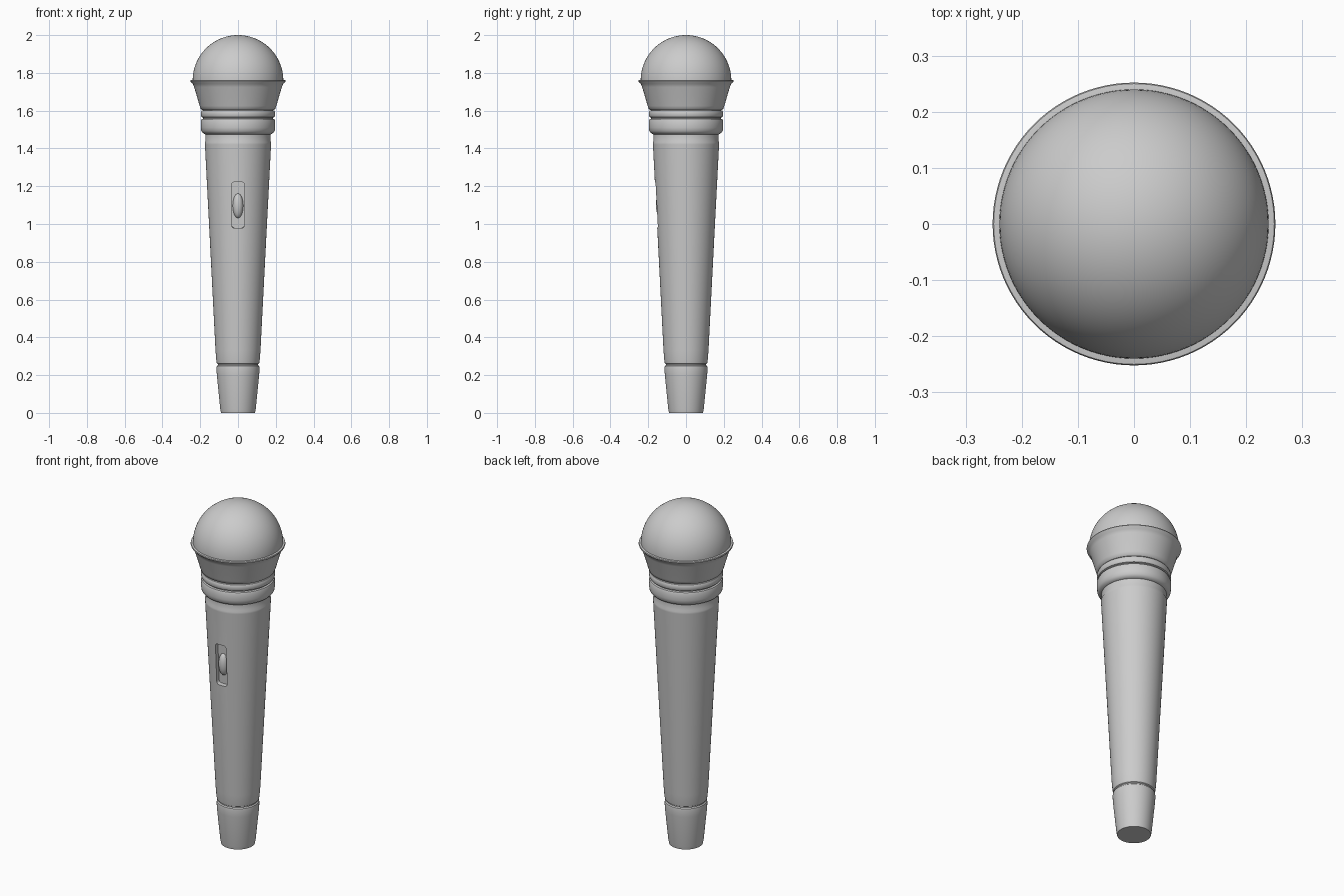
import bpy, bmesh, math
from mathutils import Matrix, Vector

if "Cube" in bpy.data.objects:
    bpy.data.objects.remove(bpy.data.objects["Cube"], do_unlink=True)

GREY = (0.6, 0.6, 0.6, 1)
grey = bpy.data.materials.new("plain grey")
grey.use_nodes = True
grey.diffuse_color = GREY
grey.node_tree.nodes["Principled BSDF"].inputs["Base Color"].default_value = GREY


def finish(name, bm, angle=35):
    bmesh.ops.recalc_face_normals(bm, faces=bm.faces)
    mesh = bpy.data.meshes.new(name)
    bm.to_mesh(mesh)
    bm.free()
    mesh.materials.append(grey)
    ob = bpy.data.objects.new(name, mesh)
    bpy.context.collection.objects.link(ob)
    smooth(ob, angle)
    return ob


def smooth(ob, angle=35):
    bpy.ops.object.select_all(action='DESELECT')
    bpy.context.view_layer.objects.active = ob
    ob.select_set(True)
    bpy.ops.object.shade_smooth_by_angle(angle=math.radians(angle))


def lathe(name, profile, angle=35):
    """Turn a (radius, height) profile around z; both ends close on the axis."""
    bm = bmesh.new()
    verts = [bm.verts.new((r, 0, z)) for r, z in profile]
    edges = [bm.edges.new(pair) for pair in zip(verts, verts[1:])]
    bmesh.ops.spin(bm, geom=verts + edges, cent=(0, 0, 0), axis=(0, 0, 1),
                   angle=math.tau, steps=96, use_merge=False)
    bmesh.ops.remove_doubles(bm, verts=bm.verts, dist=1e-5)
    return finish(name, bm, angle)


# Tail cap
lathe("tail_cap", [(0, 0), (0.09, 0), (0.094, 0.02), (0.112, 0.2), (0.114, 0.235),
                   (0.112, 0.248), (0.106, 0.253), (0, 0.253)])

# Tapered handle with a shallow step below the collar
handle = lathe("handle", [(0, 0.25), (0.106, 0.25), (0.106, 0.258), (0.112, 0.262),
                          (0.115, 0.28), (0.119, 0.33), (0.175, 1.42), (0.176, 1.432),
                          (0.171, 1.442), (0.174, 1.485), (0, 1.485)])

# Collar with two rounded rings
lathe("collar", [(0, 1.475), (0.174, 1.475), (0.186, 1.482), (0.194, 1.492),
                 (0.197, 1.51), (0.197, 1.545), (0.193, 1.555), (0.184, 1.558),
                 (0.184, 1.563), (0.193, 1.566), (0.197, 1.574), (0.197, 1.592),
                 (0.193, 1.6), (0.184, 1.603), (0.184, 1.61), (0, 1.61)])

# Flared cup and lip under the grille
lathe("cup", [(0, 1.604), (0.19, 1.604), (0.197, 1.609), (0.203, 1.625), (0.232, 1.725),
              (0.239, 1.742), (0.25, 1.752), (0.252, 1.757), (0.25, 1.762),
              (0.237, 1.764), (0, 1.764)])

# Domed grille
dome = [(0.24 * math.cos(t), 1.76 + 0.24 * math.sin(t))
        for t in (math.pi / 2 * i / 24 for i in range(24))]
lathe("grille", [(0, 1.76)] + dome + [(0, 2.0)])

# Switch slot, sunk parallel to the sloping handle surface
slope = math.atan2(0.056, 1.09)
place = Matrix.Translation((0, -0.158, 1.1)) @ Matrix.Rotation(slope, 4, 'X')
bm = bmesh.new()
corners = []
for cx, cz, start in ((1, 1, 0), (-1, 1, 90), (-1, -1, 180), (1, -1, 270)):
    for i in range(7):
        a = math.radians(start + 15 * i)
        corners.append(bm.verts.new((cx * 0.018 + 0.016 * math.cos(a), 0.026,
                                     cz * 0.106 + 0.016 * math.sin(a))))
floor = bm.faces.new(corners)
wall = bmesh.ops.extrude_face_region(bm, geom=[floor])
bmesh.ops.translate(bm, vec=Vector((0, -0.1, 0)),
                    verts=[v for v in wall["geom"] if isinstance(v, bmesh.types.BMVert)])
bm.transform(place)
cutter = finish("slot_cutter", bm)
cut = handle.modifiers.new("switch slot", 'BOOLEAN')
cut.operation, cut.object, cut.solver = 'DIFFERENCE', cutter, 'EXACT'
bpy.context.view_layer.update()
cut_mesh = bpy.data.meshes.new_from_object(
    handle.evaluated_get(bpy.context.evaluated_depsgraph_get()))
handle.modifiers.clear()
handle.data = cut_mesh
bpy.data.objects.remove(cutter, do_unlink=True)
smooth(handle)

# Oval switch button
bm = bmesh.new()
bmesh.ops.create_uvsphere(bm, u_segments=32, v_segments=20, radius=1)
bm.transform(place @ Matrix.Translation((0, 0.026, -0.005)) @ Matrix.Diagonal((0.028, 0.028, 0.065, 1)))
finish("switch_button", bm, 60)
